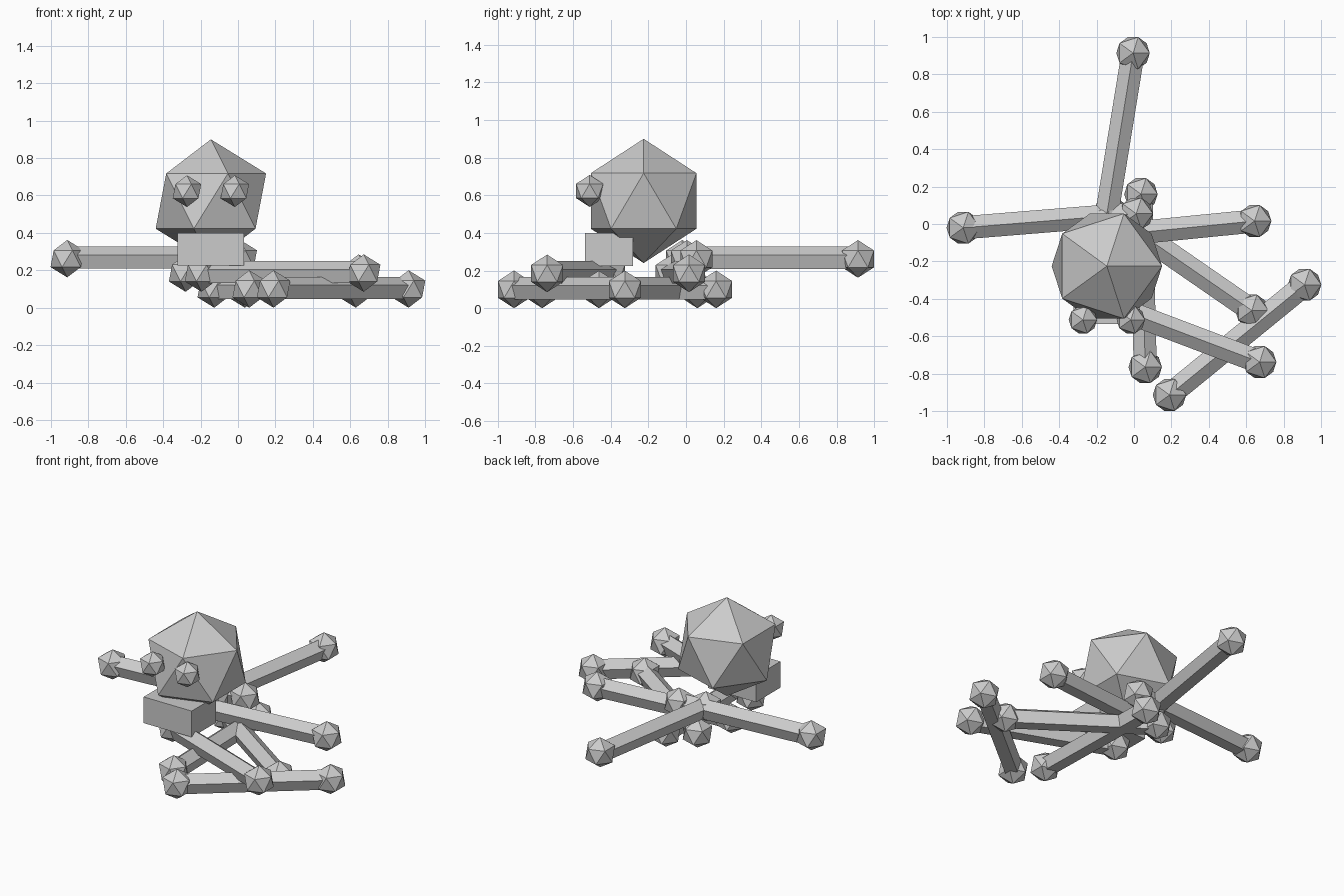
import bpy
import bmesh
from math import atan2, pi
from mathutils import Matrix, Vector

cube = bpy.data.objects.get("Cube")
if cube:
    bpy.data.objects.remove(cube, do_unlink=True)

# One plain grey for everything
GREY = (0.6, 0.6, 0.6, 1.0)
grey = bpy.data.materials.new("bone_grey")
grey.use_nodes = True
grey.diffuse_color = GREY
for node in grey.node_tree.nodes:
    if node.type == 'BSDF_PRINCIPLED':
        node.inputs["Base Color"].default_value = GREY


def add_object(name, bm):
    mesh = bpy.data.meshes.new(name)
    bm.to_mesh(mesh)
    bm.free()
    mesh.materials.append(grey)
    obj = bpy.data.objects.new(name, mesh)
    bpy.context.collection.objects.link(obj)
    return obj


def add_ball(bm, centre, radius):
    bmesh.ops.create_icosphere(bm, subdivisions=1, radius=radius,
                               matrix=Matrix.Translation(centre))


def ball(name, centre, radius):
    bm = bmesh.new()
    add_ball(bm, centre, radius)
    return add_object(name, bm)


def bone(name, start, end, height):
    """Five-sided shaft, ridge up, with a faceted knob on each end."""
    a, b = Vector((*start, height)), Vector((*end, height))
    d = b - a
    bm = bmesh.new()
    place = (Matrix.Translation((a + b) / 2)
             @ Matrix.Rotation(atan2(-d.x, d.y), 4, 'Z')
             @ Matrix.Rotation(pi / 2, 4, 'X'))
    bmesh.ops.create_cone(bm, cap_ends=True, segments=5, radius1=0.065,
                          radius2=0.065, depth=d.length, matrix=place)
    for point in (a, b):
        add_ball(bm, point, 0.1)
    return add_object(name, bm)


# Skull, eyes and jaw
SKULL_X = -0.145
ball("skull", (SKULL_X, -0.225, 0.57), 0.33)
for side, sign in (("left", 1), ("right", -1)):
    ball(side + "_eye", (SKULL_X + sign * 0.128, -0.512, 0.623), 0.085)

bm = bmesh.new()
bmesh.ops.create_cube(bm, size=1, matrix=Matrix.Translation((SKULL_X, -0.408, 0.312))
                      @ Matrix.Diagonal((0.355, 0.255, 0.175, 1)))
add_object("jaw", bm)

# Heap of bones in three layers
LOW, MIDDLE, HIGH = 0.1, 0.185, 0.262
bone("back_bone", (-0.153, 0.005), (-0.005, 0.914), HIGH)
bone("right_bone", (-0.913, -0.02), (0.012, 0.055), HIGH)
bone("left_bone", (0.645, 0.016), (-0.28, -0.076), MIDDLE)
bone("front_left_bone", (0.672, -0.738), (-0.195, -0.41), MIDDLE)
bone("diagonal_bone", (0.63, -0.463), (-0.127, 0.06), LOW)
bone("corner_bone", (0.912, -0.325), (0.19, -0.914), LOW)
bone("front_bone", (0.06, -0.765), (0.037, 0.16), LOW)
